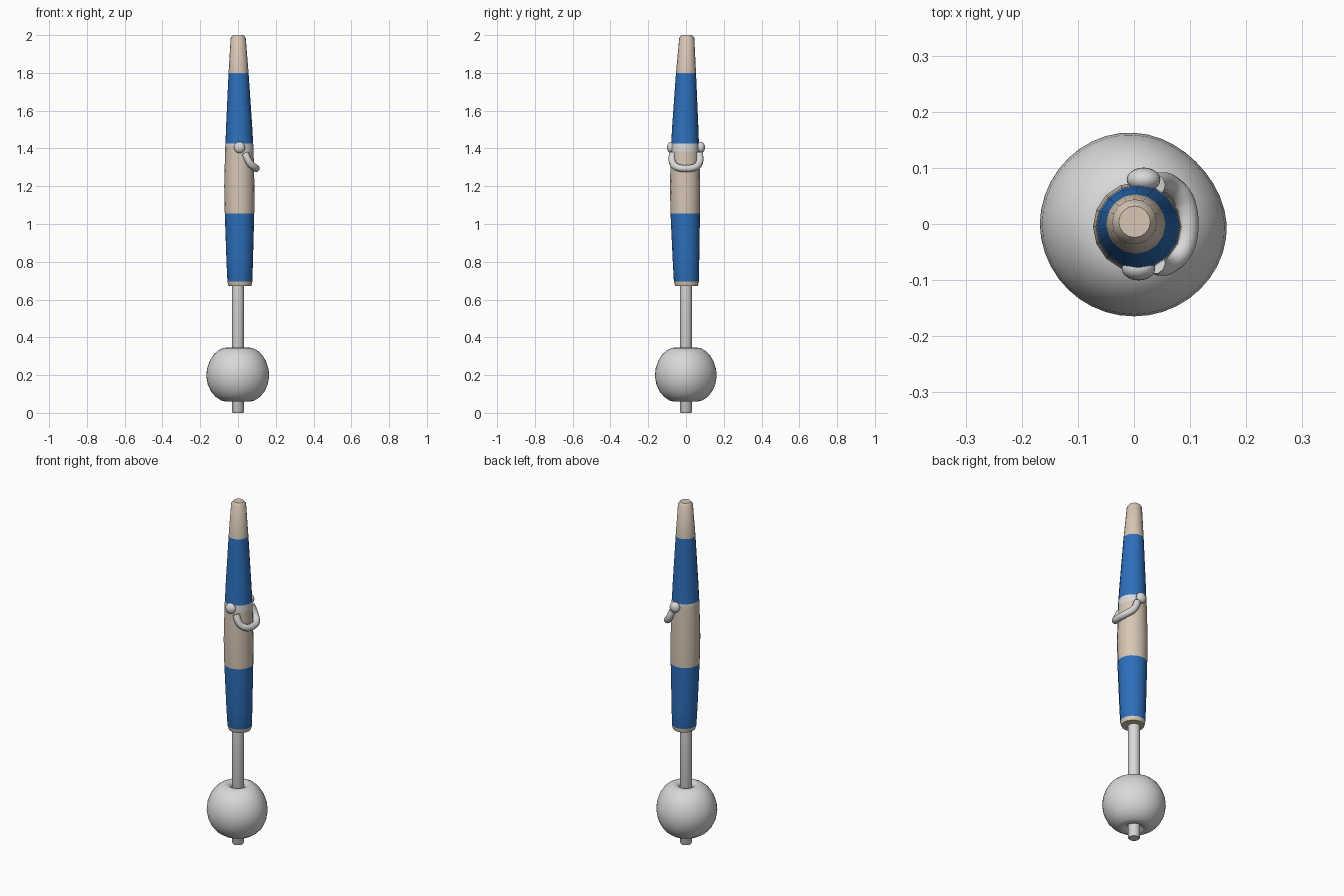
import bpy, bmesh, math

if "Cube" in bpy.data.objects:
    bpy.data.objects.remove(bpy.data.objects["Cube"])

def material(name, rgb):
    m = bpy.data.materials.new(name)
    m.diffuse_color = (*rgb, 1)
    m.use_nodes = True
    m.node_tree.nodes["Principled BSDF"].inputs["Base Color"].default_value = m.diffuse_color
    return m

GREY = material("light_grey", (0.69, 0.69, 0.69))
TAN = material("tan", (0.68, 0.57, 0.46))
BLUE = material("blue", (0.026, 0.16, 0.50))

def finish(obj, angle=40):
    bpy.ops.object.select_all(action='DESELECT')
    obj.select_set(True)
    bpy.context.view_layer.objects.active = obj
    bpy.ops.object.shade_smooth_by_angle(angle=math.radians(angle))

def lathe(name, rows, sides, mats, rule=None, warp=None):
    """Rows are (radius, z, centre x, centre y); both ends are capped."""
    bm = bmesh.new()
    rings = []
    for r, z, cx, cy in rows:
        ring = []
        for i in range(sides):
            a = 2 * math.pi * i / sides
            k = r * (warp(a) if warp else 1)
            ring.append(bm.verts.new((cx + k * math.cos(a), cy + k * math.sin(a), z)))
        rings.append(ring)
    for a, b in zip(rings, rings[1:]):
        for i in range(sides):
            j = (i + 1) % sides
            bm.faces.new((a[i], a[j], b[j], b[i]))
    bm.faces.new(rings[0][::-1])
    bm.faces.new(rings[-1])
    if rule:
        for f in bm.faces:
            f.material_index = rule(f.calc_center_median())
    me = bpy.data.meshes.new(name)
    bm.to_mesh(me)
    bm.free()
    for m in mats:
        me.materials.append(m)
    obj = bpy.data.objects.new(name, me)
    bpy.context.collection.objects.link(obj)
    finish(obj)
    return obj

# Tapered handle with painted bands
def band(c):
    if 0.695 < c.z < 1.055 or 1.425 < c.z < 1.80:
        return 1
    if 1.385 < c.z < 1.425 and (c.x > 0.015 or c.z > 1.412):
        return 2
    return 0

handle = [(0.060, 0.672, .010, .003), (0.066, 0.695, .010, .002), (0.070, 0.80, .009, 0),
          (0.078, 1.055, .008, -.004), (0.080, 1.20, .007, -.005), (0.0755, 1.385, .007, -.005),
          (0.0745, 1.412, .007, -.005), (0.0735, 1.425, .007, -.005), (0.069, 1.52, .006, -.004),
          (0.053, 1.80, .003, 0), (0.040, 1.985, .001, .004), (0.028, 2.0, .001, .004)]
lathe("handle", handle, 16, [TAN, BLUE, GREY], band)

# Thin rod
lathe("rod", [(0.028, 0, 0, 0), (0.032, 0.006, 0, 0), (0.032, 0.69, 0, 0)], 24, [GREY])

# Ball, dented where the rod passes through
ball = [(0.030, 0.085), (0.045, 0.066), (0.065, 0.060), (0.090, 0.066), (0.118, 0.085),
        (0.142, 0.112), (0.160, 0.150), (0.168, 0.195), (0.164, 0.235), (0.150, 0.275),
        (0.130, 0.307), (0.105, 0.330), (0.080, 0.343), (0.058, 0.346), (0.043, 0.338),
        (0.030, 0.318)]
lathe("ball", [(r, z, 0, 0) for r, z in ball], 40, [GREY],
      warp=lambda a: 1 - 0.055 * max(0, math.cos(a - 0.75)) ** 4 - 0.02 * abs(math.sin(a)))

# Pivot knobs either side of the handle
for side, cx, label in ((1, 0.017, "back"), (-1, 0.008, "front")):
    bpy.ops.mesh.primitive_uv_sphere_add(segments=20, ring_count=12, radius=0.03,
                                         location=(cx, side * 0.079, 1.405))
    knob = bpy.context.object
    knob.name = label + "_knob"
    knob.scale = (1, 0.72, 1)
    knob.data.materials.append(GREY)
    finish(knob)

# Curved bail hooked round the right side
half = [(0.038, 0.070, 1.375), (0.050, 0.074, 1.345), (0.066, 0.068, 1.318),
        (0.085, 0.050, 1.302), (0.094, 0.025, 1.295)]
path = half + [(0.096, 0, 1.294)] + [(x, -y, z) for x, y, z in reversed(half)]
curve = bpy.data.curves.new("bail", 'CURVE')
curve.dimensions = '3D'
curve.bevel_depth = 0.019
curve.bevel_resolution = 3
curve.resolution_u = 4
curve.use_fill_caps = True
spline = curve.splines.new('BEZIER')
spline.bezier_points.add(len(path) - 1)
for p, co in zip(spline.bezier_points, path):
    p.co = co
    p.handle_left_type = p.handle_right_type = 'AUTO'
curve.materials.append(GREY)
bail = bpy.data.objects.new("bail", curve)
bpy.context.collection.objects.link(bail)
